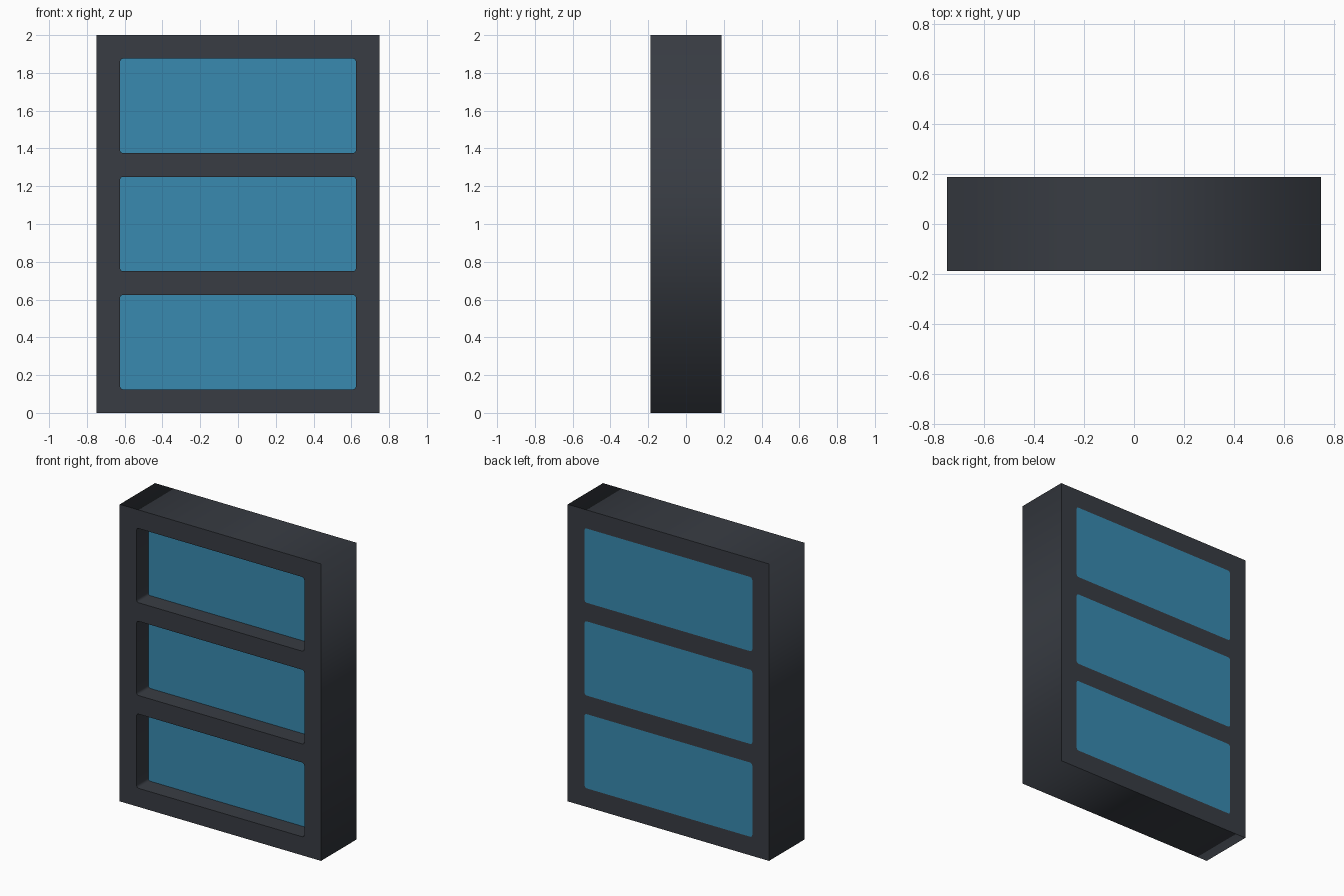
import bpy
import math

if "Cube" in bpy.data.objects:
    bpy.data.objects.remove(bpy.data.objects["Cube"])

W, H, D = 0.75, 2.0, 0.375           # half width, height, depth
OPEN_X, OPEN_H = 0.625, 0.5          # opening half width and height
SILLS = [0.125, 0.75, 1.375]         # bottom of each opening
RECESS = 0.125                       # panel setback from the front


def material(name, rgb):
    m = bpy.data.materials.new(name)
    m.diffuse_color = (*rgb, 1)
    m.use_nodes = True
    m.node_tree.nodes["Principled BSDF"].inputs["Base Color"].default_value = m.diffuse_color
    return m


def outline(x, z0, z1, r=0.0):
    """Rectangle outline with optional rounded corners."""
    if r == 0:
        return [(-x, z0), (x, z0), (x, z1), (-x, z1)]
    pts = []
    corners = [(x - r, z1 - r), (-x + r, z1 - r), (-x + r, z0 + r), (x - r, z0 + r)]
    for i, (cx, cz) in enumerate(corners):
        for k in range(3):
            a = math.radians(90 * i + 45 * k)
            pts.append((cx + r * math.cos(a), cz + r * math.sin(a)))
    return pts


def slab(name, outlines, y0, y1, mat):
    """Filled outlines (inner ones become holes) extruded from y0 to y1."""
    cu = bpy.data.curves.new(name + "_profile", 'CURVE')
    cu.dimensions = '2D'
    cu.fill_mode = 'BOTH'
    cu.extrude = (y1 - y0) / 2
    for pts in outlines:
        s = cu.splines.new('POLY')
        s.points.add(len(pts) - 1)
        for p, (x, z) in zip(s.points, pts):
            p.co = (x, z, 0, 1)
        s.use_cyclic_u = True
    cu.materials.append(mat)
    ob = bpy.data.objects.new(name, cu)
    ob.rotation_euler.x = math.pi / 2
    ob.location.y = (y0 + y1) / 2
    bpy.context.collection.objects.link(ob)
    bpy.ops.object.select_all(action='DESELECT')
    ob.select_set(True)
    bpy.context.view_layer.objects.active = ob
    bpy.ops.object.convert(target='MESH')
    return bpy.context.object


dark = material("dark_grey", (0.0395, 0.045, 0.056))
blue = material("panel_blue", (0.0395, 0.254, 0.434))

openings = [outline(OPEN_X, z, z + OPEN_H, 0.015) for z in SILLS]

# Frame with three through openings
slab("frame", [outline(W, 0, H)] + openings, -D / 2, D / 2, dark)

# Panels set back at the front, flush at the back
for i, o in enumerate(openings):
    slab(f"panel_{i + 1}", [o], -D / 2 + RECESS, D / 2, blue)
